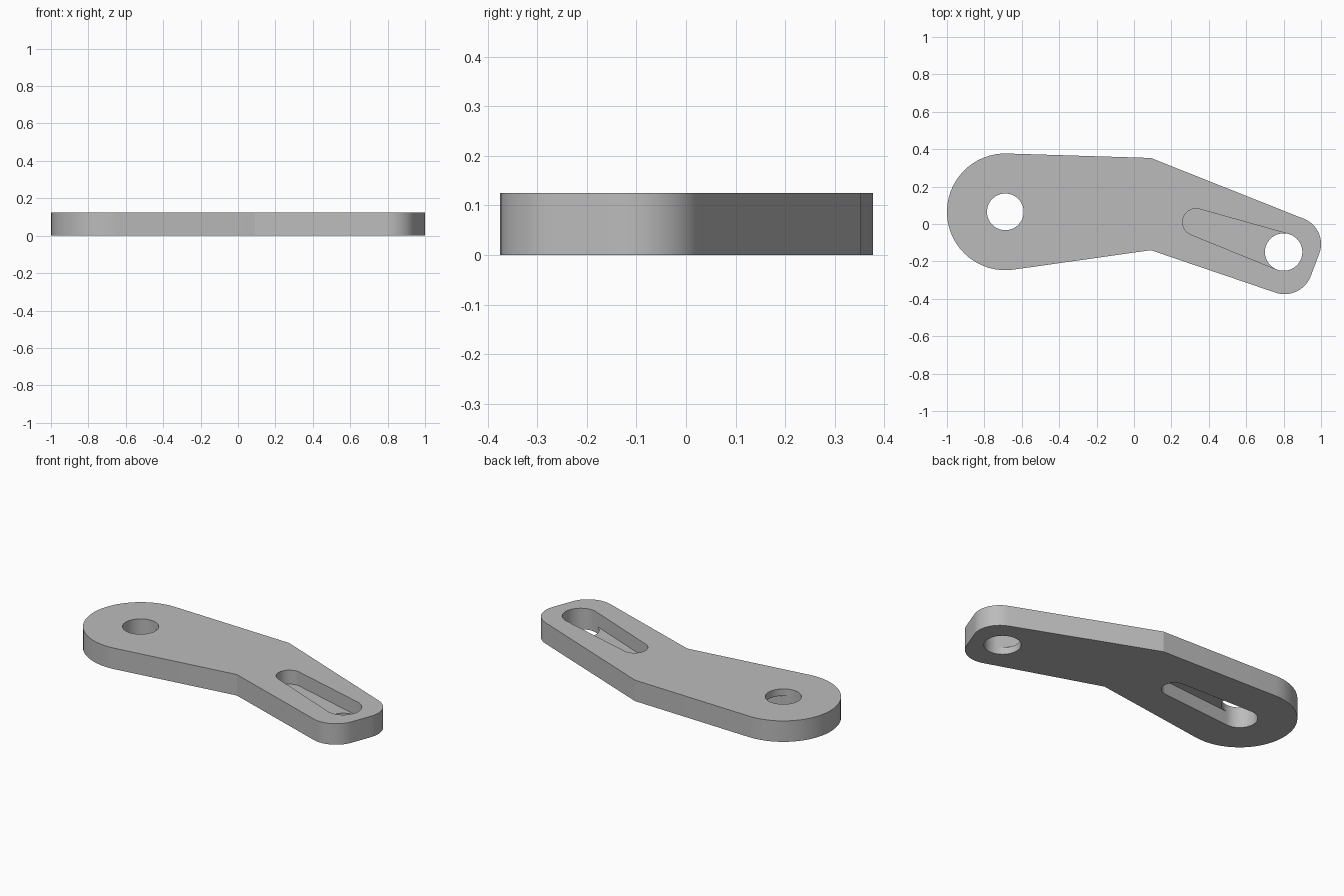
import bpy, bmesh, math
from mathutils import Vector

cube = bpy.data.objects.get("Cube")
if cube:
    bpy.data.objects.remove(cube)

THICK = 0.125
WEB = THICK / 3          # thickness left behind each slot
STEP = math.radians(6)


def arc(centre, radius, a0, a1):
    """Counter-clockwise arc from angle a0 to a1."""
    if radius == 0:
        return [Vector(centre)]
    sweep = (a1 - a0) % math.tau
    n = max(2, round(sweep / STEP))
    return [Vector(centre) + radius * Vector((math.cos(a0 + sweep * i / n),
                                              math.sin(a0 + sweep * i / n)))
            for i in range(n + 1)]


def wrap(discs):
    """Arcs of a band stretched counter-clockwise around discs."""
    angles = []
    for (c0, r0), (c1, r1) in zip(discs, discs[1:] + discs[:1]):
        d = Vector(c1) - Vector(c0)
        heading = math.atan2(d.y, d.x)
        angles.append(heading - math.acos((r0 - r1) / d.length))
    arcs = [arc(c, r, angles[i - 1], angles[i]) for i, (c, r) in enumerate(discs)]
    return arcs, angles


def keyhole(hole, end):
    """Loops for a round hole, its tapered slot and the slot floor."""
    (outer, tip), angles = wrap([hole, end])
    inner = arc(*hole, angles[0], angles[1])
    return outer + inner[1:-1], outer + tip, tip + inner[::-1]


bm = bmesh.new()


def ring(points, z):
    return [bm.verts.new((p.x, p.y, z)) for p in points]


def wall(points, z0, z1):
    low, high = ring(points, z0), ring(points, z1)
    for i in range(len(points)):
        bm.faces.new((low[i - 1], low[i], high[i], high[i - 1]))


def cap(loops, z):
    edges = []
    for points in loops:
        vs = ring(points, z)
        edges += [bm.edges.new((vs[i - 1], vs[i])) for i in range(len(vs))]
    bmesh.ops.triangle_fill(bm, use_beauty=True, use_dissolve=False, edges=edges,
                            normal=(0, 0, 1))


# Bent arm outline: large round end, two bend corners, blunt small end
big_centre, small_centre = (-0.688, 0.065), (0.8, -0.15)
arcs, _ = wrap([(big_centre, 0.312), ((0.09, -0.14), 0), ((0.805, -0.225), 0.15),
                ((0.855, -0.107), 0.145), ((0.09, 0.353), 0)])
outline = [p for a in arcs for p in a]

# Slot open to the top at the small end, slot open to the bottom at the large end
small_hole, top_slot, top_floor = keyhole((small_centre, 0.1), ((0.332, 0.01), 0.072))
big_hole, under_slot, under_floor = keyhole((big_centre, 0.098), ((-0.22, 0.08), 0.072))

wall(outline, 0, THICK)
wall(top_slot, WEB, THICK)
wall(small_hole, 0, WEB)
wall(under_slot, 0, THICK - WEB)
wall(big_hole, THICK - WEB, THICK)
cap([outline, big_hole, top_slot], THICK)
cap([outline, small_hole, under_slot], 0)
bm.faces.new(ring(top_floor, WEB))
bm.faces.new(ring(under_floor, THICK - WEB))

bmesh.ops.remove_doubles(bm, verts=bm.verts, dist=0.0001)
bmesh.ops.recalc_face_normals(bm, faces=bm.faces)
mesh = bpy.data.meshes.new("slotted_arm")
bm.to_mesh(mesh)
bm.free()

arm = bpy.data.objects.new("slotted_arm", mesh)
bpy.context.collection.objects.link(arm)

grey = bpy.data.materials.new("plain_grey")
grey.use_nodes = True
grey.diffuse_color = (0.5, 0.5, 0.5, 1)
grey.node_tree.nodes["Principled BSDF"].inputs["Base Color"].default_value = (0.5, 0.5, 0.5, 1)
mesh.materials.append(grey)

bpy.ops.object.select_all(action='DESELECT')
arm.select_set(True)
bpy.context.view_layer.objects.active = arm
bpy.ops.object.shade_smooth_by_angle(angle=math.radians(12))
